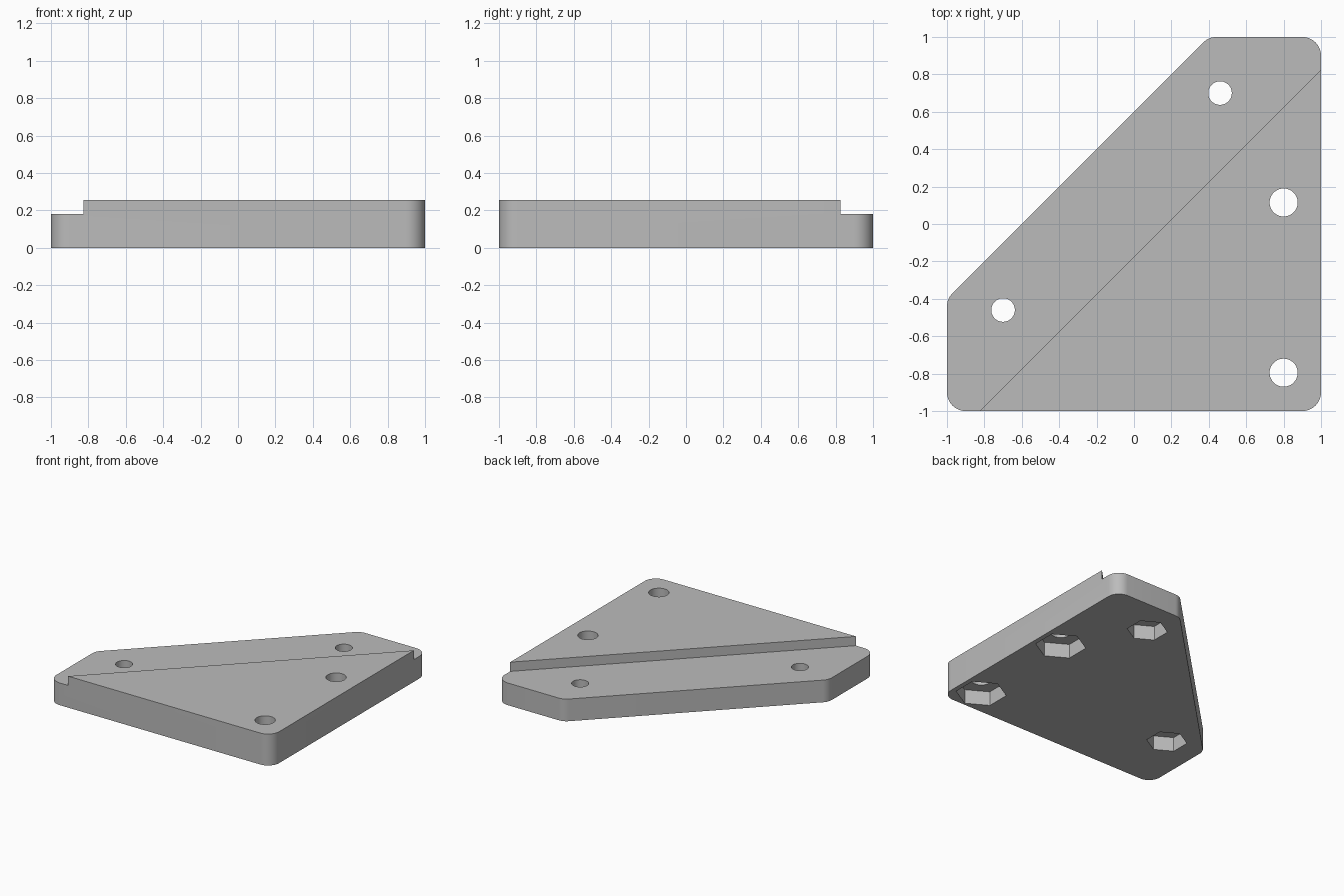
import bpy
import bmesh
from math import cos, sin, pi, radians
from mathutils import Vector

cube = bpy.data.objects.get("Cube")
if cube:
    bpy.data.objects.remove(cube, do_unlink=True)

TOP, LEDGE = 0.255, 0.18
NUT_DEPTH = 0.115
CORNER_RADIUS = 0.1

grey = bpy.data.materials.new("light grey")
grey.use_nodes = True
grey.diffuse_color = (0.5, 0.5, 0.5, 1)
grey.node_tree.nodes["Principled BSDF"].inputs["Base Color"].default_value = (0.5, 0.5, 0.5, 1)


def prism(name, outline, z0, z1):
    """Extrude a counter-clockwise outline from z0 to z1."""
    bm = bmesh.new()
    base = bm.faces.new([bm.verts.new((x, y, z0)) for x, y in outline])
    grown = bmesh.ops.extrude_face_region(bm, geom=[base], use_keep_orig=True)
    tops = [g for g in grown["geom"] if isinstance(g, bmesh.types.BMVert)]
    bmesh.ops.translate(bm, verts=tops, vec=(0, 0, z1 - z0))
    bmesh.ops.recalc_face_normals(bm, faces=bm.faces)
    mesh = bpy.data.meshes.new(name)
    bm.to_mesh(mesh)
    bm.free()
    mesh.materials.append(grey)
    obj = bpy.data.objects.new(name, mesh)
    bpy.context.collection.objects.link(obj)
    return obj


def rounded(corners, radius, steps=10):
    """Replace each corner of a convex outline by an arc."""
    points = []
    for i, corner in enumerate(corners):
        p = Vector(corner)
        a = (Vector(corners[i - 1]) - p).normalized()
        b = (Vector(corners[(i + 1) % len(corners)]) - p).normalized()
        half = a.angle(b) / 2
        centre = p + (a + b).normalized() * radius / sin(half)
        start = p + a * radius / (sin(half) / cos(half)) - centre
        sweep = pi - 2 * half
        for k in range(steps + 1):
            t = sweep * k / steps
            points.append((centre.x + start.x * cos(t) - start.y * sin(t),
                           centre.y + start.x * sin(t) + start.y * cos(t)))
    return points


def polygon(x, y, radius, sides, turn=0):
    return [(x + radius * cos(turn + 2 * pi * i / sides),
             y + radius * sin(turn + 2 * pi * i / sides)) for i in range(sides)]


def cut(target, cutter):
    cutter.hide_render = True
    mod = target.modifiers.new("cut", "BOOLEAN")
    mod.operation = "DIFFERENCE"
    mod.solver = "EXACT"
    mod.object = cutter
    bpy.context.view_layer.objects.active = target
    bpy.ops.object.modifier_apply(modifier=mod.name)
    bpy.data.objects.remove(cutter, do_unlink=True)


# Corner plate with rounded corners
plate = prism("corner_plate", rounded(
    [(-1, -1), (1, -1), (1, 1), (0.4, 1), (-1, -0.4)], CORNER_RADIUS), 0, TOP)

# Lower ledge along the diagonal side
cut(plate, prism("ledge_cutter", [(2, 1.825), (-1.825, 2), (-1.825, -2)], LEDGE, TOP + 0.2))

# Bolt holes with hexagonal nut pockets underneath: x, y, hole radius, nut radius
for x, y, hole, nut in [(0.8, 0.115, 0.075, 0.187), (0.8, -0.795, 0.075, 0.187),
                        (0.46, 0.7, 0.063, 0.15), (-0.7, -0.46, 0.063, 0.15)]:
    cut(plate, prism("hole_cutter", polygon(x, y, hole, 48), -0.1, TOP + 0.1))
    cut(plate, prism("nut_cutter", polygon(x, y, nut, 6, radians(30)), -0.1, NUT_DEPTH))

# Smooth arcs, sharp edges
bpy.ops.object.select_all(action="DESELECT")
plate.select_set(True)
bpy.context.view_layer.objects.active = plate
bpy.ops.object.shade_smooth_by_angle(angle=radians(30))
